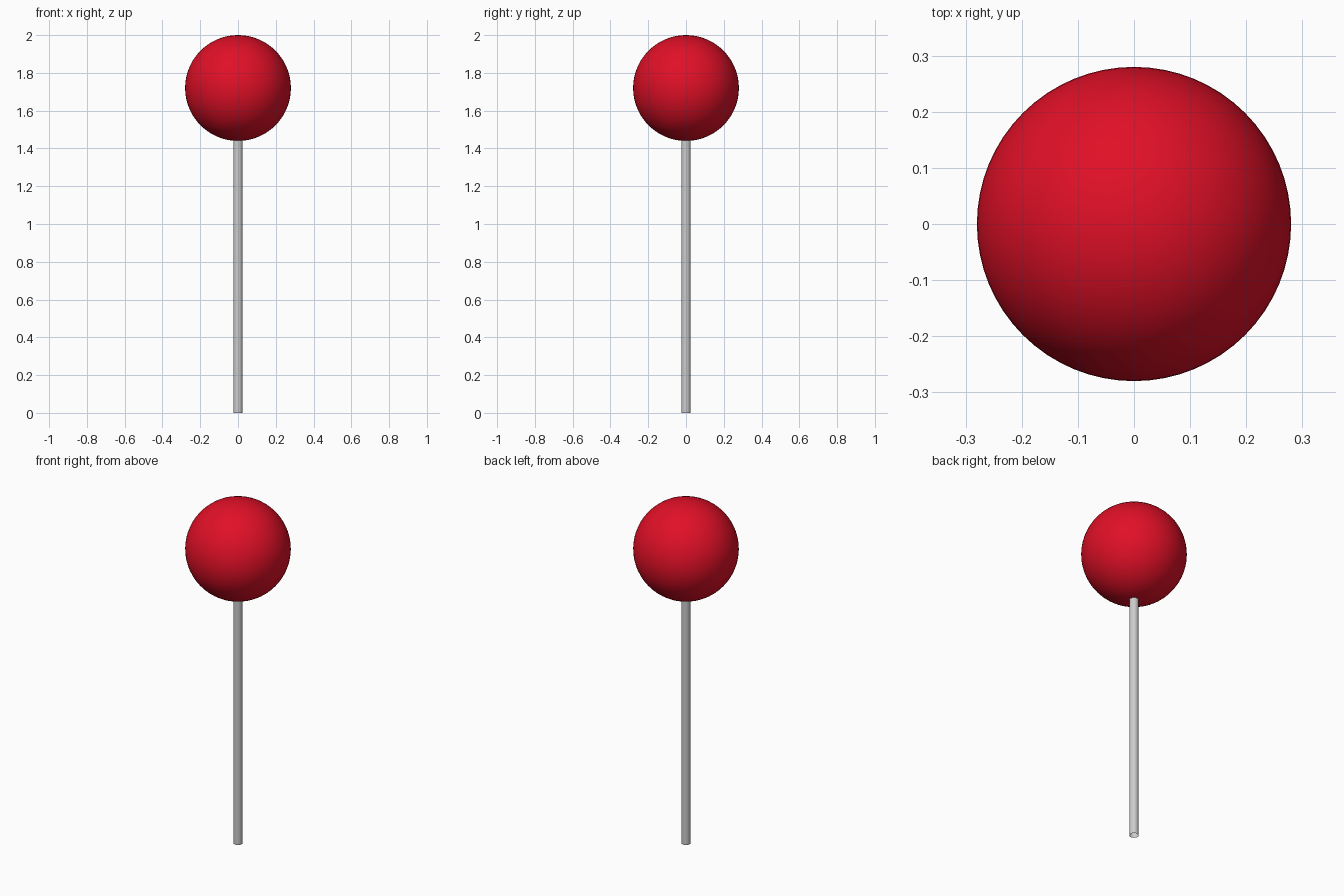
import bpy

if "Cube" in bpy.data.objects:
    bpy.data.objects.remove(bpy.data.objects["Cube"])

BALL_R, STICK_R = 0.28, 0.025
BALL_Z = 2.0 - BALL_R
STICK_TOP = BALL_Z - BALL_R + 0.03

# Round red ball
bpy.ops.mesh.primitive_uv_sphere_add(segments=64, ring_count=32, radius=BALL_R,
                                     location=(0, 0, BALL_Z))
ball = bpy.context.object
ball.name = "candy_ball"
bpy.ops.object.shade_smooth()
red = bpy.data.materials.new("red")
red.diffuse_color = (0.75, 0.005, 0.02, 1)
red.use_nodes = True
red.node_tree.nodes["Principled BSDF"].inputs["Base Color"].default_value = red.diffuse_color
ball.data.materials.append(red)

# Thin stick, open at the lower end, its top sunk into the ball
bpy.ops.mesh.primitive_cylinder_add(vertices=32, radius=STICK_R, depth=STICK_TOP,
                                    end_fill_type='NOTHING',
                                    location=(0, 0, STICK_TOP / 2))
stick = bpy.context.object
stick.name = "stick"
bpy.ops.object.shade_smooth()
